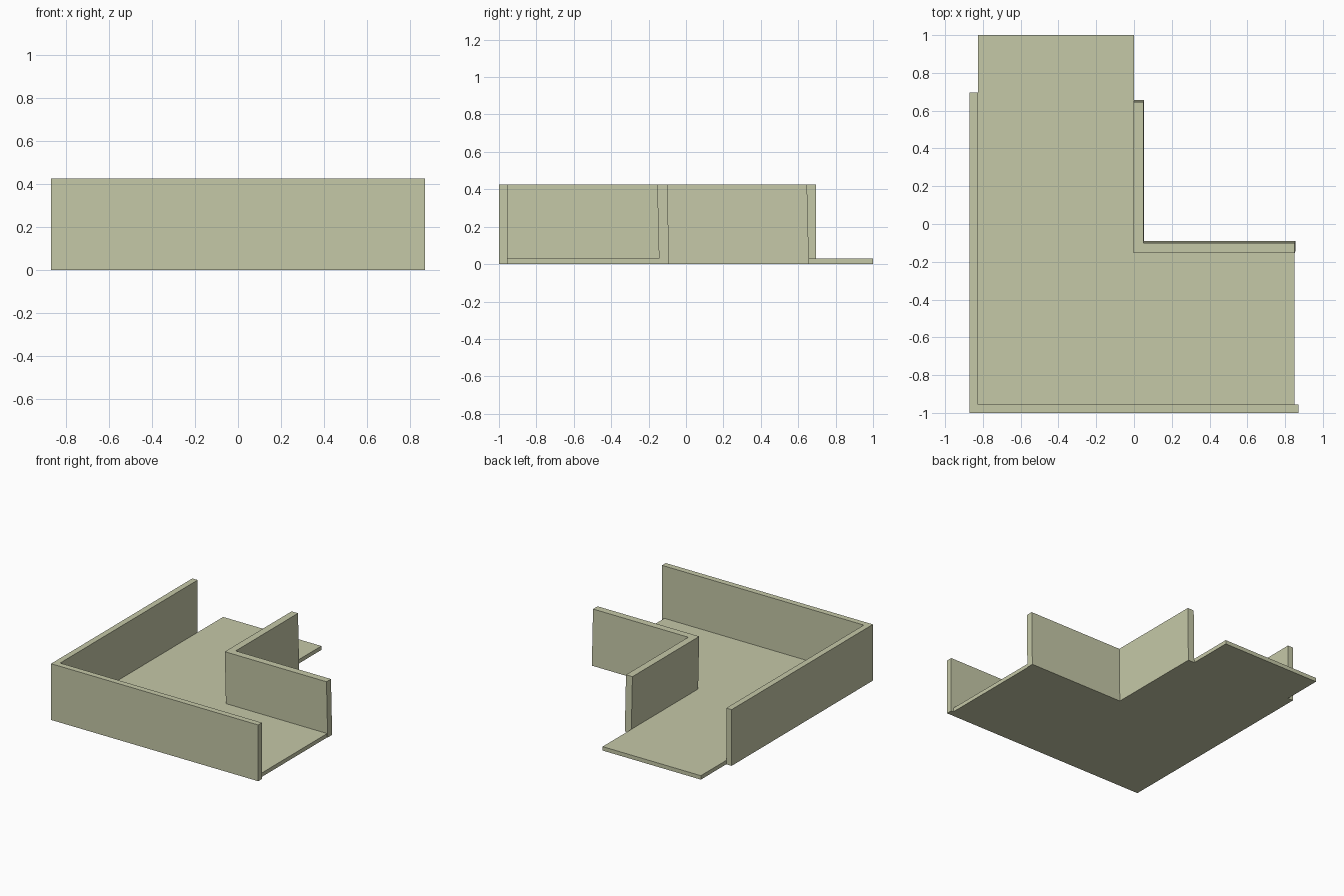
import bpy, bmesh
from mathutils import Matrix

if "Cube" in bpy.data.objects:
    bpy.data.objects.remove(bpy.data.objects["Cube"])


def prism(name, outline, z0, z1, top_shift=(0, 0)):
    """Extrude a flat outline from z0 to z1, optionally leaning the top."""
    bm = bmesh.new()
    face = bm.faces.new([bm.verts.new((x, y, z0)) for x, y in outline])
    ext = bmesh.ops.extrude_face_region(bm, geom=[face], use_keep_orig=True)
    top = [v for v in ext["geom"] if isinstance(v, bmesh.types.BMVert)]
    bmesh.ops.translate(bm, verts=top, vec=(*top_shift, z1 - z0))
    bmesh.ops.recalc_face_normals(bm, faces=bm.faces)
    mesh = bpy.data.meshes.new(name)
    bm.to_mesh(mesh)
    bm.free()
    obj = bpy.data.objects.new(name, mesh)
    bpy.context.collection.objects.link(obj)
    mat = bpy.data.materials.get("plaster") or bpy.data.materials.new("plaster")
    mat.diffuse_color = (0.56, 0.58, 0.39, 1)
    mat.use_nodes = True
    mat.node_tree.nodes["Principled BSDF"].inputs["Base Color"].default_value = mat.diffuse_color
    mesh.materials.append(mat)
    return obj


H = 0.427

# L-shaped floor slab
prism("floor", [(-0.825, -0.955), (0.85, -0.955), (0.85, -0.144), (0, -0.144),
                (0, 1), (-0.825, 1)], 0, 0.03)

# Outer corner wall: front and left runs
prism("outer_wall", [(-0.87, -1), (0.87, -1), (0.87, -0.955), (-0.825, -0.955),
                     (-0.825, 0.695), (-0.87, 0.695)], 0, H)

# Inner corner wall, leaning very slightly forward
prism("inner_wall", [(0, -0.144), (0.854, -0.144), (0.854, -0.09), (0.054, -0.09),
                     (0.054, 0.657), (0, 0.657)], 0, H, (-0.003, -0.01))
